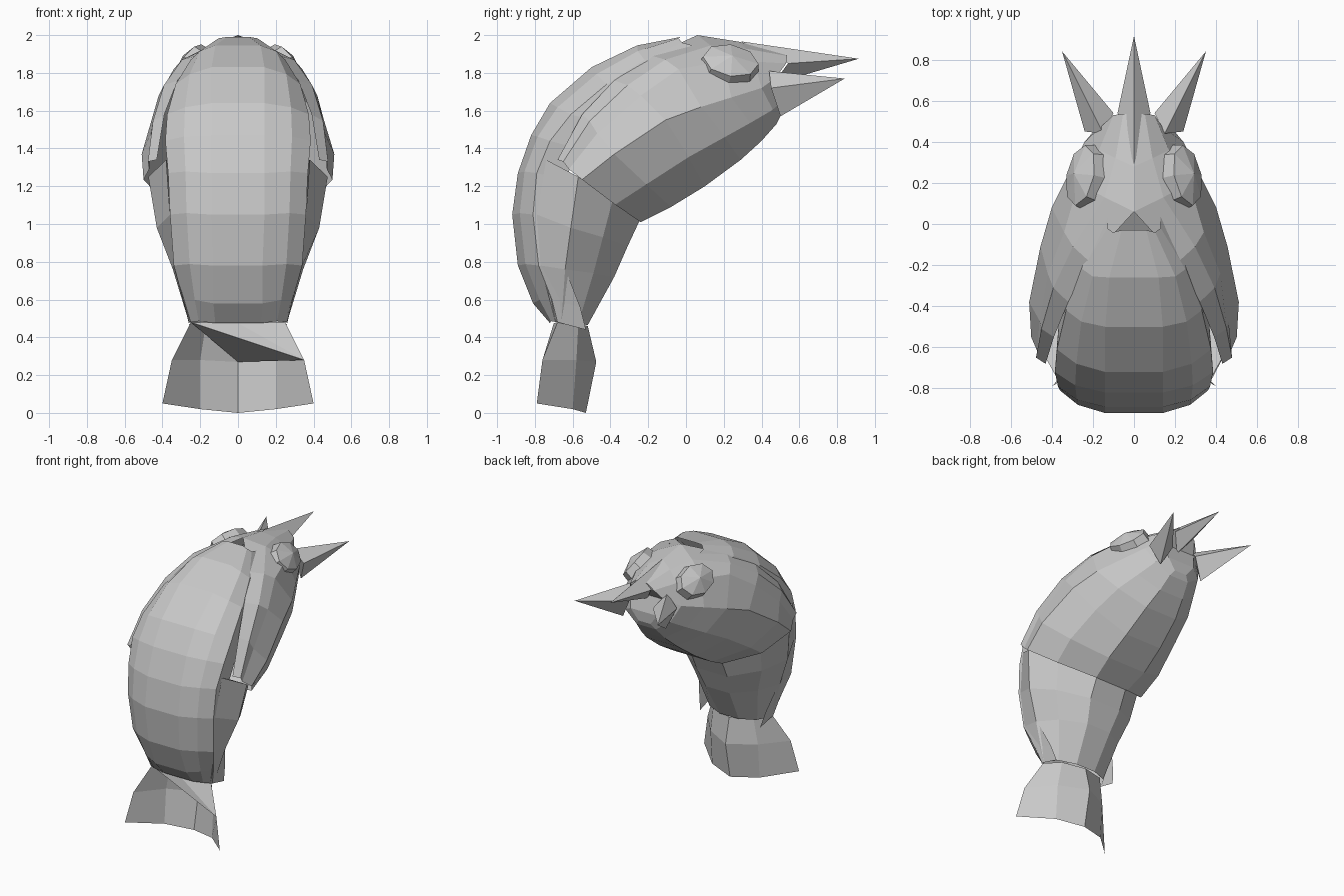
import bpy
import bmesh
from mathutils import Vector, Matrix

default_cube = bpy.data.objects.get("Cube")
if default_cube:
    bpy.data.objects.remove(default_cube, do_unlink=True)

# One plain clay grey for the whole model
GREY = (0.58, 0.58, 0.58, 1)
grey = bpy.data.materials.new("clay_grey")
grey.use_nodes = True
grey.diffuse_color = GREY
shader = next(n for n in grey.node_tree.nodes if n.type == "BSDF_PRINCIPLED")
shader.inputs["Base Color"].default_value = GREY
shader.inputs["Roughness"].default_value = 0.8


def finish(name, bm):
    """Weld, orient and store a mesh as a flat shaded object."""
    bmesh.ops.remove_doubles(bm, verts=bm.verts, dist=0.001)
    bmesh.ops.recalc_face_normals(bm, faces=bm.faces)
    mesh = bpy.data.meshes.new(name)
    bm.to_mesh(mesh)
    bm.free()
    mesh.materials.append(grey)
    obj = bpy.data.objects.new(name, mesh)
    bpy.context.collection.objects.link(obj)
    return obj


def between(a, b, widen, push_y, push_z):
    """Midpoint of two points, bulged outward."""
    mid = (Vector(a) + Vector(b)) / 2
    return Vector((mid.x * widen, mid.y + push_y, mid.z + push_z))


def mirrored(point):
    return Vector((-point[0], point[1], point[2]))


def loft(bm, half_rows, cap_end=False):
    """Skin half sections together with their mirror images."""
    rows = []
    for half in half_rows:
        full = [Vector(p) for p in half] + [mirrored(p) for p in reversed(half)]
        rows.append([bm.verts.new(p) for p in full])
    for row, following in zip(rows, rows[1:]):
        for i in range(len(row) - 1):
            bm.faces.new((row[i], row[i + 1], following[i + 1], following[i]))
    if cap_end:
        last = rows[-1]
        for i in range(len(last) // 2 - 1):
            bm.faces.new((last[i], last[i + 1], last[-i - 2], last[-i - 1]))


def face(bm, *points):
    bm.faces.new([bm.verts.new(p) for p in points])


def spike(name, tip, base):
    """Pointed pyramid over a ring of base points."""
    bm = bmesh.new()
    for i, point in enumerate(base):
        face(bm, tip, point, base[(i + 1) % len(base)])
    face(bm, *base)
    return finish(name, bm)


# Hood: long curves running from the open lower rim to the head
hood_edge = [(.43, -.68, 1.34), (.39, -.55, 1.58), (.32, -.38, 1.76), (.22, -.18, 1.89),
             (0, .06, 2), (0, .28, 1.965), (0, .54, 1.9)]
hood_shoulder = [(.47, -.62, 1.29), (.46, -.47, 1.48), (.42, -.24, 1.68), (.34, -.04, 1.82),
                 (.27, .2, 1.86), (.17, .36, 1.86), (.1, .53, 1.85)]
hood_crease = [(.5, -.55, 1.235), (.51, -.38, 1.37), (.455, -.11, 1.55), (.4, .08, 1.62),
               (.32, .24, 1.67), (.24, .4, 1.72), (.14, .47, 1.77)]
hood_under = [(.14, -.24, 1.01), (.16, -.08, 1.09), (.15, .1, 1.2), (.13, .29, 1.34),
              (.1, .4, 1.44), (.08, .48, 1.53), (.05, .5, 1.57)]
sections = []
for edge, shoulder, crease, under in zip(hood_edge, hood_shoulder, hood_crease, hood_under):
    upper = between(edge, shoulder, 1.06, 0, .015)
    lower = between(crease, under, 1.18, .02, -.02)
    sections.append((edge, upper, shoulder, crease, lower, under))
sections[0] = tuple(between(p, p, 1, 0, 0) for p in sections[0])
bm = bmesh.new()
loft(bm, sections, cap_end=True)
finish("hood", bm)

# Front panel: bulging plate with a lip tucked under the hood
panel_crest = [(.12, -.72, .475), (.13, -.81, .58), (.13, -.89, .78), (.14, -.92, 1.05),
               (.14, -.89, 1.27), (.14, -.82, 1.47), (.14, -.72, 1.64), (.14, -.5, 1.83),
               (.12, -.26, 1.945), (.06, -.03, 1.99)]
panel_rim = [(.26, -.68, .48), (.29, -.71, .6), (.34, -.78, .78), (.36, -.81, 1.05),
             (.37, -.79, 1.27), (.385, -.72, 1.44), (.375, -.61, 1.58), (.33, -.42, 1.74),
             (.25, -.22, 1.87), (.13, -.02, 1.96)]
sections = []
for crest, rim in zip(panel_crest, panel_rim):
    lip = between(rim, rim, .97, .15, -.04)
    bulge = between(crest, rim, 1.09, -.015, .008)
    sections.append((lip, rim, bulge, crest))
bm = bmesh.new()
loft(bm, sections)
finish("front_panel", bm)

# Lower body: tapers from under the hood down to the waist
body_front = [(.25, -.69, .48), (.34, -.77, .78), (.36, -.79, 1.05), (.38, -.74, 1.34)]
body_side = [(.26, -.66, .48), (.345, -.64, .76), (.43, -.61, .98), (.475, -.57, 1.25)]
body_back = [(.08, -.52, .465), (.1, -.38, .72), (.13, -.31, .88), (.13, -.24, 1.03)]
sections = []
for front, side, back in zip(body_front, body_side, body_back):
    sections.append((front, side, between(side, back, 1.18, .02, 0), back))
bm = bmesh.new()
loft(bm, sections, cap_end=True)
finish("lower_body", bm)

# Tail: flared sheet, hollow towards the front, with a folded flap at its top
tail_edge = [(.25, -.68, .48), (.35, -.76, .28), (.4, -.79, .05)]
tail_mid = [(.17, -.57, .47), (.2, -.58, .28), (.2, -.6, .02)]
tail_centre = [(0, -.52, .46), (0, -.475, .27), (0, -.53, 0)]
bm = bmesh.new()
loft(bm, list(zip(tail_edge, tail_mid, tail_centre)))
finish("tail", bm)

bm = bmesh.new()
flap_top = (0, -.7, .475)
far_corner = mirrored(tail_edge[0])
face(bm, far_corner, tail_centre[1], tail_edge[1])
face(bm, far_corner, tail_edge[1], flap_top)
face(bm, flap_top, tail_edge[1], tail_edge[0])
finish("tail_flap", bm)

# Spikes on the head
spike("centre_spike", (0, .915, 1.875),
      [(0, .29, 1.967), (.08, .54, 1.85), (0, .46, 1.74), (-.08, .54, 1.85)])
side_tip = (.35, .84, 1.77)
side_base = [(.15, .44, 1.81), (.24, .45, 1.72), (.18, .5, 1.57), (.1, .54, 1.72)]
spike("left_spike", side_tip, side_base)
spike("right_spike", mirrored(side_tip), [mirrored(p) for p in side_base])

# Eyes: shallow eight sided domes set on the sides of the head
for name, side in (("left_eye", 1), ("right_eye", -1)):
    outward = Vector((.75 * side, .2, .6)).normalized()
    along = Vector((0, 1, 0))
    along = (along - outward * along.dot(outward)).normalized()
    across = outward.cross(along)
    frame = Matrix((along, across, outward)).transposed().to_4x4()
    frame.translation = Vector((.235 * side, .23, 1.845))
    bm = bmesh.new()
    bmesh.ops.create_cone(bm, cap_ends=True, segments=8, radius1=.165, radius2=.15, depth=.07)
    dome = bmesh.ops.create_cone(bm, segments=8, radius1=.15, radius2=0, depth=.04)
    bmesh.ops.translate(bm, verts=dome["verts"], vec=(0, 0, .055))
    bmesh.ops.scale(bm, verts=bm.verts, vec=(1, .72, 1))
    bmesh.ops.transform(bm, verts=bm.verts, matrix=frame)
    finish(name, bm)
